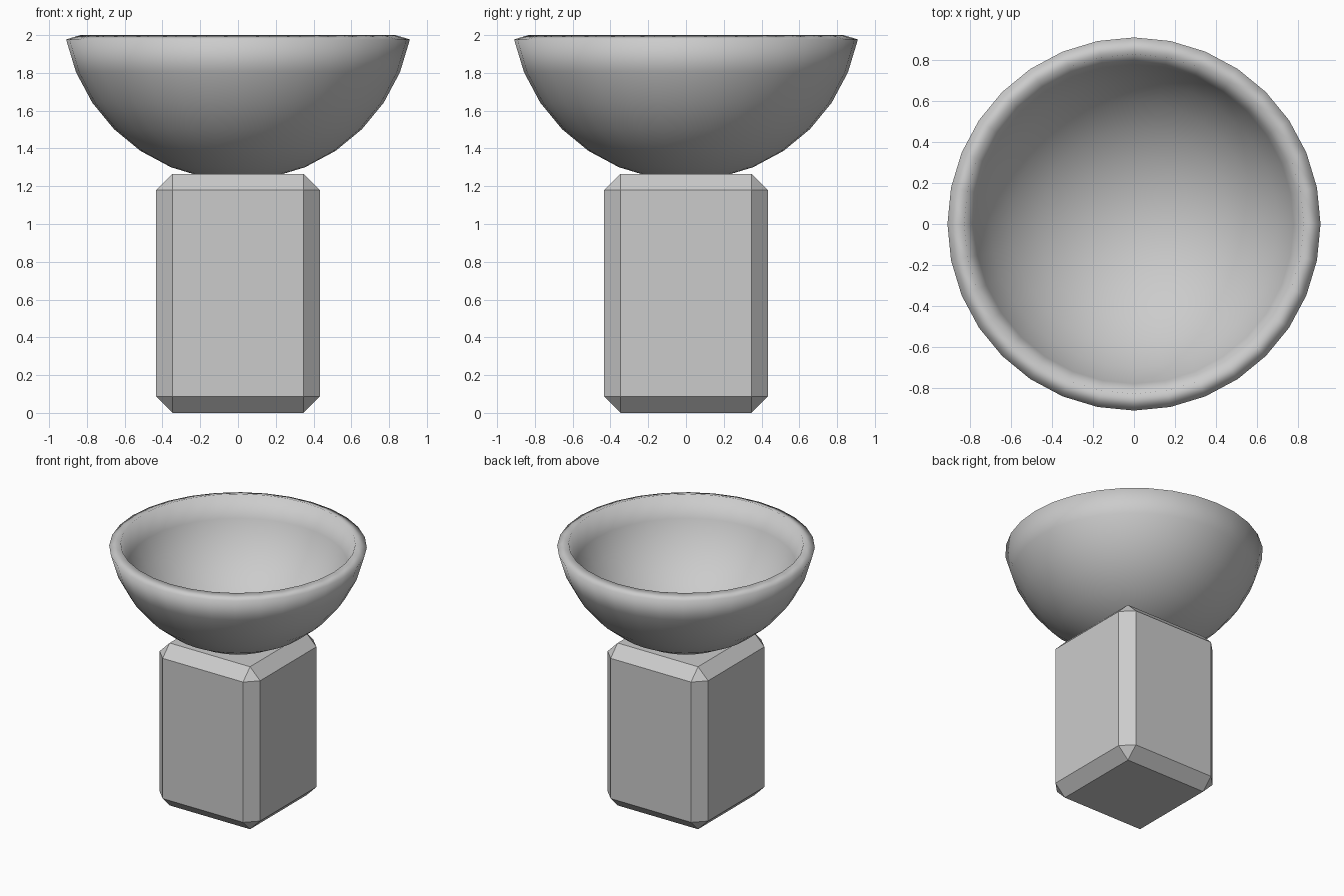
import bpy, bmesh, math
from mathutils import Matrix

if "Cube" in bpy.data.objects:
    bpy.data.objects.remove(bpy.data.objects["Cube"])


def make_object(name, bm):
    mesh = bpy.data.meshes.new(name)
    bm.to_mesh(mesh)
    bm.free()
    obj = bpy.data.objects.new(name, mesh)
    bpy.context.collection.objects.link(obj)
    return obj


# Pedestal: square block with flat chamfers on every edge
HALF, HEIGHT, CHAMFER = 0.433, 1.266, 0.0865
bm = bmesh.new()
bmesh.ops.create_cube(bm, size=1, matrix=Matrix.Translation((0, 0, HEIGHT / 2))
                      @ Matrix.Diagonal((2 * HALF, 2 * HALF, HEIGHT, 1)))
bmesh.ops.bevel(bm, geom=bm.edges[:], offset=CHAMFER, segments=1,
                profile=0.5, affect='EDGES')
make_object("pedestal", bm)

# Bowl: lower part of a sphere, open one ring below its equator, thickened inward
RADIUS, CENTRE = 0.928, 2.158
bm = bmesh.new()
bmesh.ops.create_uvsphere(bm, u_segments=32, v_segments=16, radius=RADIUS)
bmesh.ops.delete(bm, geom=[v for v in bm.verts if v.co.z > -0.05], context='VERTS')
bmesh.ops.translate(bm, verts=bm.verts, vec=(0, 0, CENTRE))
for face in bm.faces:
    face.smooth = True
bowl = make_object("bowl", bm)
shell = bowl.modifiers.new("wall_thickness", 'SOLIDIFY')
shell.thickness = 0.085
shell.offset = -1
